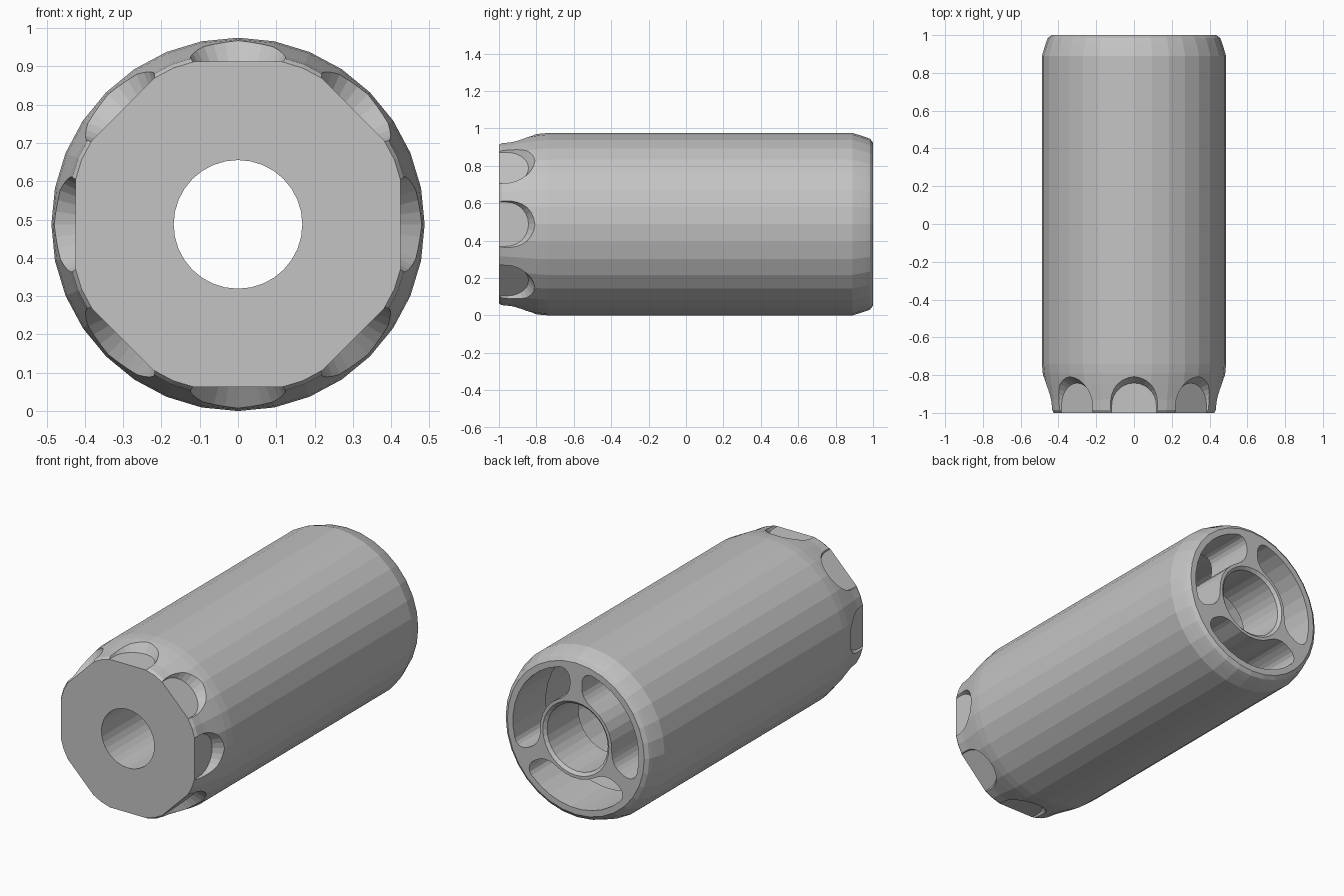
import bpy, bmesh
from math import sin, cos, pi, asin, radians
from mathutils import Vector, Matrix

old = bpy.data.objects.get("Cube")
if old:
    bpy.data.objects.remove(old, do_unlink=True)

R = 0.4875      # outer radius, also the height of the axis
SIDES = 32

grey = bpy.data.materials.new("plain_grey")
grey.use_nodes = True
GREY = (0.55, 0.55, 0.55, 1)
grey.diffuse_color = GREY
grey.node_tree.nodes["Principled BSDF"].inputs["Base Color"].default_value = GREY


def make_object(name, bm):
    bmesh.ops.recalc_face_normals(bm, faces=bm.faces)
    mesh = bpy.data.meshes.new(name)
    bm.to_mesh(mesh)
    bm.free()
    mesh.materials.append(grey)
    obj = bpy.data.objects.new(name, mesh)
    bpy.context.scene.collection.objects.link(obj)
    return obj


def bridge(bm, loops, closed):
    """Join successive vertex loops with quads."""
    pairs = list(zip(loops, loops[1:]))
    if closed:
        pairs.append((loops[-1], loops[0]))
    for a, b in pairs:
        for i in range(len(a)):
            j = (i + 1) % len(a)
            bm.faces.new((a[i], a[j], b[j], b[i]))


def lathe(name, profile):
    """Revolve a closed (y, radius) profile around the long axis."""
    bm = bmesh.new()
    angles = [2 * pi * i / SIDES for i in range(SIDES)]
    loops = [[bm.verts.new((r * cos(a), y, R + r * sin(a))) for a in angles]
             for y, r in profile]
    bridge(bm, loops, True)
    return make_object(name, bm)


def loft(name, loops, matrix):
    """Solid between two matching outlines, used as a cutter."""
    bm = bmesh.new()
    rings = [[bm.verts.new(matrix @ Vector(p)) for p in loop] for loop in loops]
    bridge(bm, rings, False)
    for ring in (rings[0], rings[-1]):
        bm.faces.new(ring)
    obj = make_object(name, bm)
    obj.hide_render = True
    return obj


def scallop_outline(h):
    """U shape at distance h from the axis, widening outward."""
    w = 0.118 + (h - 0.425) * 0.62
    arc = [(w * cos(pi * i / 14), -0.96 + w * sin(pi * i / 14), h) for i in range(15)]
    return [(w, -1.1, h)] + arc + [(-w, -1.1, h)]


def kidney_outline(mid, y, r_in=0.228, r_out=0.4, gap=0.038, c=0.07):
    """Rounded ring sector between two spokes."""
    pts = []

    def corner(side, rc, start):
        for i in range(6):
            t = start + i * pi / 10
            r = rc + c * sin(t)
            a = mid + radians(60) - (gap + c - c * cos(t)) / r
            if side < 0:
                a = 2 * mid - a
            side_pts.append((r * cos(a), y, r * sin(a)))

    def arc(r, a0, a1, n):
        for i in range(1, n):
            a = a0 + (a1 - a0) * i / n
            pts.append((r * cos(a), y, r * sin(a)))

    # Half width of the plain inner and outer arcs
    inner = radians(60) - (gap + c) / r_in
    outer = radians(60) - (gap + c) / r_out
    side_pts = []
    corner(1, r_in + c, -pi / 2)
    corner(1, r_out - c, 0)
    pts += side_pts
    arc(r_out, mid + outer, mid - outer, 9)
    side_pts = []
    corner(-1, r_in + c, -pi / 2)
    corner(-1, r_out - c, 0)
    pts += reversed(side_pts)
    arc(r_in, mid - inner, mid + inner, 5)
    return pts


# Body: tapered front, straight barrel, stepped back rim, hollow chamber
body = lathe("barrel_body", [
    (-1, 0.442), (-0.985, 0.452), (-0.93, 0.458), (-0.85, 0.473), (-0.79, 0.483),
    (-0.74, R), (0.89, R), (0.935, 0.474), (0.965, 0.464), (0.985, 0.456), (1, 0.435),
    (1, 0.21), (0.985, 0.193), (0.7, 0.193), (0.7, 0.41), (-0.45, 0.41),
    (-0.45, 0.168), (-1, 0.168)])

cutters = []
axis = Matrix.Translation((0, 0, R))
# Eight flat-bottomed scallops around the front edge
for k in range(8):
    turn = axis @ Matrix.Rotation(k * pi / 4, 4, 'Y')
    cutters.append(loft("scallop_cutter", [scallop_outline(0.425), scallop_outline(0.54)], turn))
# Three kidney openings through the back plate
for deg in (30, 150, 270):
    m = radians(deg)
    cutters.append(loft("kidney_cutter", [kidney_outline(m, 0.6), kidney_outline(m, 1.1)], axis))

for cutter in cutters:
    mod = body.modifiers.new("cut", 'BOOLEAN')
    mod.operation = 'DIFFERENCE'
    mod.solver = 'EXACT'
    mod.object = cutter

# Keep the cut result and drop the cutters
bpy.context.view_layer.update()
result = bpy.data.meshes.new_from_object(
    body.evaluated_get(bpy.context.evaluated_depsgraph_get()))
body.modifiers.clear()
body.data = result
for cutter in cutters:
    bpy.data.objects.remove(cutter, do_unlink=True)
